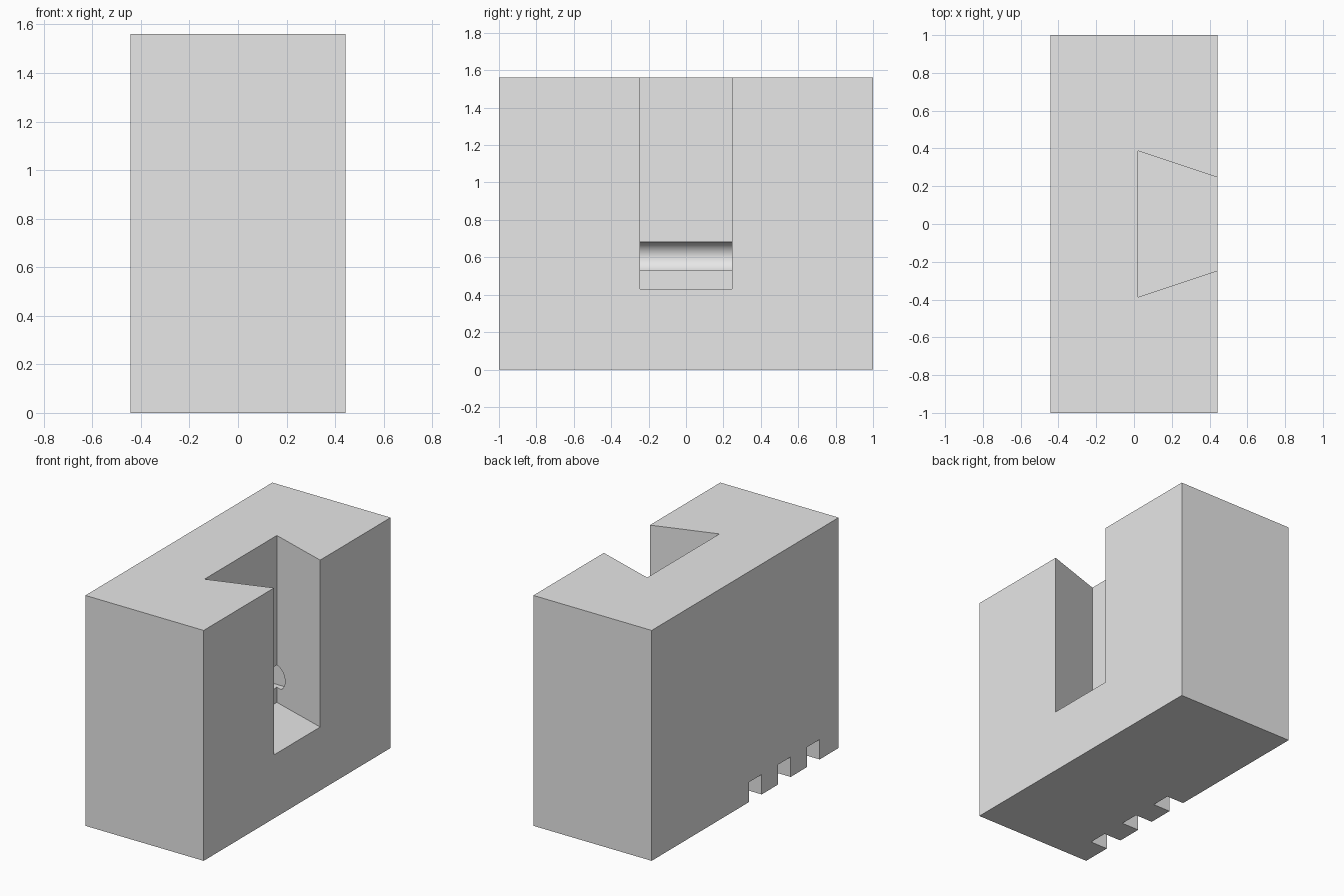
import bpy
import bmesh
from math import sin, cos, tau, radians
from mathutils import Vector

cube = bpy.data.objects.get("Cube")
if cube:
    bpy.data.objects.remove(cube, do_unlink=True)

grey = bpy.data.materials.new("plain_grey")
grey.use_nodes = True
colour = (0.8, 0.8, 0.8, 1)
grey.diffuse_color = colour
grey.node_tree.nodes["Principled BSDF"].inputs["Base Color"].default_value = colour


def prism(name, points, sweep):
    """Extrude a flat outline along a sweep vector."""
    bm = bmesh.new()
    face = bm.faces.new([bm.verts.new(p) for p in points])
    grown = bmesh.ops.extrude_face_region(bm, geom=[face])
    verts = [v for v in grown["geom"] if isinstance(v, bmesh.types.BMVert)]
    bmesh.ops.translate(bm, verts=verts, vec=Vector(sweep))
    bmesh.ops.recalc_face_normals(bm, faces=bm.faces)
    mesh = bpy.data.meshes.new(name)
    bm.to_mesh(mesh)
    bm.free()
    mesh.materials.append(grey)
    obj = bpy.data.objects.new(name, mesh)
    bpy.context.collection.objects.link(obj)
    return obj


def rectangle(x0, x1, y0, y1, z):
    return [(x0, y0, z), (x1, y0, z), (x1, y1, z), (x0, y1, z)]


HALF_X, HEIGHT = 0.443, 1.56
block = prism("slotted_block", rectangle(-HALF_X, HALF_X, -1, 1, 0), (0, 0, HEIGHT))

# Dovetail slot, open at the top and on one long side
inner, outer = 0.02, HALF_X + 0.1
dovetail = [(inner, -0.387, 0.43), (outer, -0.213, 0.43),
            (outer, 0.213, 0.43), (inner, 0.387, 0.43)]
cutters = [prism("dovetail_cutter", dovetail, (0, 0, HEIGHT))]

# Round locking groove in the slot's inner wall, with a flat floor
radius, steps = 0.08, 48
groove = []
for i in range(steps):
    a = tau * i / steps
    z = 0.602 + radius * sin(a)
    if z > 0.529:
        groove.append((inner + radius * cos(a), -0.42, z))
cutters.append(prism("groove_cutter", groove, (0, 0.84, 0)))

# Three small notches along the opposite bottom edge
for i in range(3):
    y = -0.11 - 0.31 * i
    outline = rectangle(-HALF_X - 0.1, -HALF_X + 0.13, y - 0.067, y + 0.067, -0.1)
    cutters.append(prism("notch_cutter", outline, (0, 0, 0.235)))

for cutter in cutters:
    cutter.hide_render = True
    cut = block.modifiers.new(cutter.name, "BOOLEAN")
    cut.operation = "DIFFERENCE"
    cut.solver = "EXACT"
    cut.object = cutter

# Bake the cuts and drop the cutters
bpy.context.view_layer.update()
graph = bpy.context.evaluated_depsgraph_get()
baked = bpy.data.meshes.new_from_object(block.evaluated_get(graph))
block.modifiers.clear()
block.data = baked
for cutter in cutters:
    bpy.data.objects.remove(cutter, do_unlink=True)

bpy.ops.object.select_all(action="DESELECT")
block.select_set(True)
bpy.context.view_layer.objects.active = block
bpy.ops.object.shade_smooth_by_angle(angle=radians(15))
